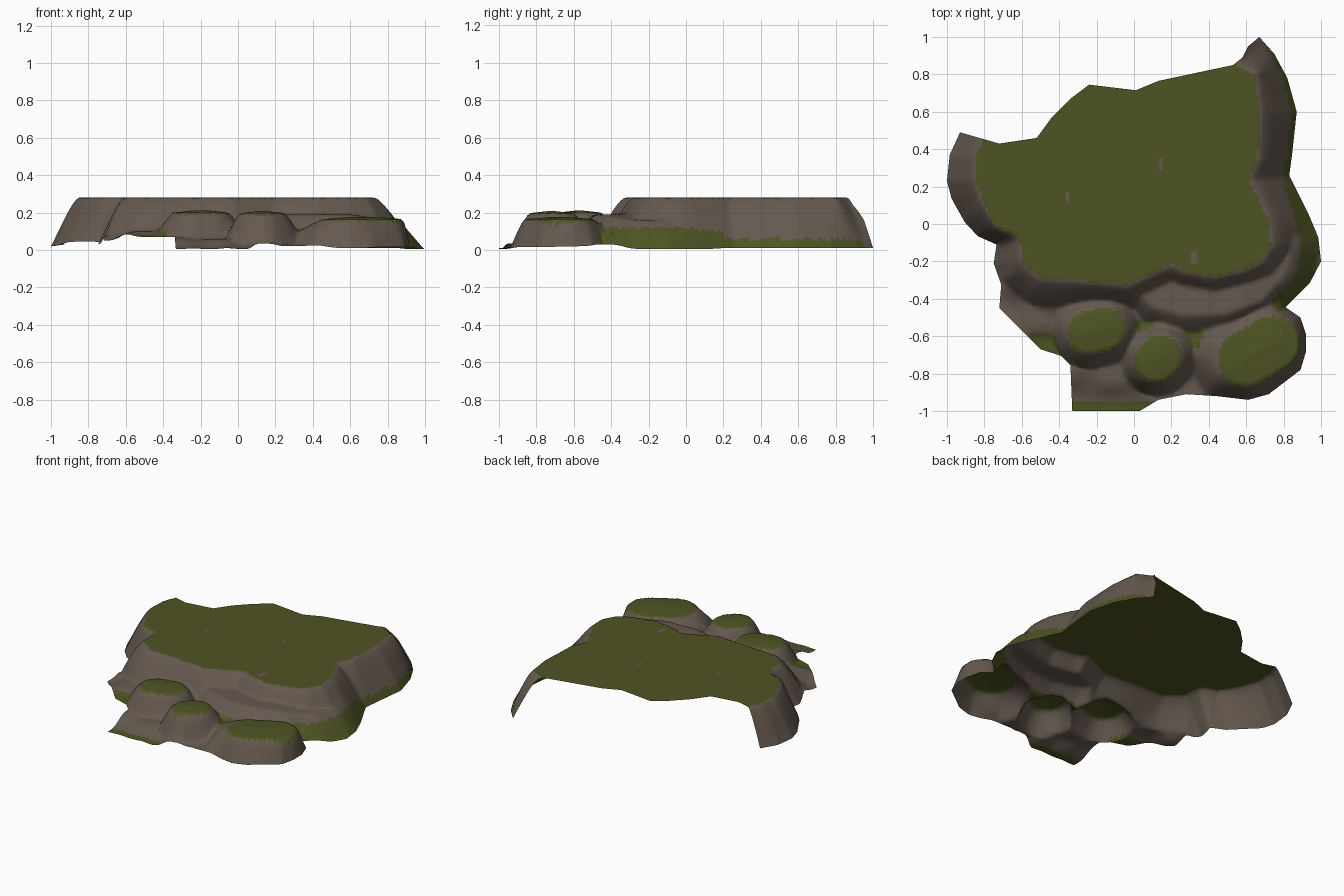
import bpy, bmesh, math
from mathutils import Vector

if "Cube" in bpy.data.objects:
    bpy.data.objects.remove(bpy.data.objects["Cube"])

STEP = 0.0167

# Side and front rim, from the back right tip clockwise to the back left tip
RIM = [(.67, 1), (.75, .91), (.82, .78), (.87, .6), (.845, .37), (.83, .26), (.93, .06), (.985, -.07),
       (1, -.2), (.94, -.315), (.81, -.445), (.89, -.5), (.92, -.59), (.92, -.68), (.89, -.78), (.72, -.91),
       (.61, -.94), (.44, -.92), (.28, -.91), (.13, -.94), (.03, -1), (-.33, -1), (-.34, -.755),
       (-.39, -.705), (-.5, -.67), (-.72, -.45), (-.71, -.325), (-.75, -.21), (-.735, -.11),
       (-.835, -.065), (-.905, .01), (-.975, .135), (-1, .23), (-.985, .37), (-.93, .49)]
# Open back edge
BACK = [(-.72, .43), (-.52, .46), (-.44, .57), (-.34, .67), (-.24, .745), (.01, .715),
        (.13, .765), (.53, .85), (.58, .89), (.61, .95)]
# Brow of the grassy plateau (runs past the open back)
PLATEAU = [(-.7, 1.3), (-.81, .46), (-.845, .37), (-.85, .235), (-.8, .1), (-.73, -.02), (-.61, -.06),
           (-.6, -.2), (-.5, -.29), (-.26, -.305), (-.03, -.325), (.2, -.215), (.27, -.25), (.43, -.28),
           (.59, -.245), (.68, -.2), (.73, -.11), (.72, .02), (.66, .155), (.61, .235), (.66, .34),
           (.67, .61), (.65, .8), (.55, .845), (.42, 1.3)]
# Rocky ledge below the brow
LEDGE = [(.2, -.2), (.02, -.36), (.1, -.44), (.27, -.485), (.5, -.475), (.68, -.41), (.8, -.28),
         (.84, -.12), (.81, .02), (.73, .13), (.6, .1)]
# Ground heights, blended between these points
GROUND = [(-1, .23, .02), (-.75, -.05, .045), (-.74, -.2, .03), (-.72, -.45, .05), (-.5, -.67, .07),
          (-.34, -.73, .07), (-.33, -1, .005), (-.15, -1, .005), (.03, -1, .005), (.13, -.94, .035),
          (.28, -.91, .02), (.6, -.94, .01), (.9, -.78, .015), (.92, -.6, .02), (.81, -.445, .03),
          (1, -.2, .005), (.93, .06, .005), (.83, .26, .01), (.87, .6, .01), (.67, 1, .01), (.2, -.57, .1),
          (.36, -.6, .1), (0, -.55, .08), (-.5, -.5, .1), (-.45, -.4, .13), (-.1, -.8, .06), (-.6, -.3, .11)]
# Boulders: end a, end b, radius of top, slope width, top height
BOULDERS = [((-.24, -.58), (-.16, -.56), .105, .09, .2),
            ((.12, -.73), (.14, -.71), .105, .085, .197),
            ((.6, -.72), (.74, -.64), .14, .15, .165)]


def seg_dist(p, a, b):
    ax, ay = a
    dx, dy = b[0] - ax, b[1] - ay
    t = ((p[0] - ax) * dx + (p[1] - ay) * dy) / (dx * dx + dy * dy)
    t = max(0, min(1, t))
    return math.hypot(p[0] - ax - t * dx, p[1] - ay - t * dy)


def line_dist(p, pts):
    return min(seg_dist(p, a, b) for a, b in zip(pts, pts[1:]))


def inside(p, poly):
    odd = False
    for (ax, ay), (bx, by) in zip(poly, poly[1:] + poly[:1]):
        if (ay > p[1]) != (by > p[1]) and p[0] < ax + (p[1] - ay) * (bx - ax) / (by - ay):
            odd = not odd
    return odd


def poly_dist(p, poly):
    return 0 if inside(p, poly) else line_dist(p, poly + poly[:1])


def slope(d, width, rim):
    """1 on top, easing over a round brow to 0 at the foot or the rim."""
    t = min(1, d / max(1e-4, min(width, d + rim)))
    return 1 - t ** 1.5 * (1 - .25 * t) / .75


def ground(p):
    total = weight = 0
    for x, y, z in GROUND:
        w = 1 / ((p[0] - x) ** 2 + (p[1] - y) ** 2 + .0004) ** 1.5
        total += w * z
        weight += w
    return total / weight


def height(p):
    base = ground(p)
    rim = line_dist(p, RIM)
    width = .15 + .09 * max(0, min(1, (p[1] + .3) / .3))
    z = base + (.28 - base) * slope(poly_dist(p, PLATEAU), width, rim)
    top = .19 - .03 * max(0, min(1, (p[0] - .6) / .2))
    z = max(z, base + (top - base) * slope(poly_dist(p, LEDGE), .1 + .06 * (p[0] > .78), rim))
    for a, b, r, w, top in BOULDERS:
        d = seg_dist(p, a, b) - r
        dome = .012 * max(0, min(1, -d / r))
        z = max(z, base + (top - base) * slope(max(0, d), w, rim) + dome)
    return z


def is_grass(c):
    x, y, z = c
    if inside((x, y), PLATEAU):
        # small bare stones in the grass
        return not any(abs(x - u) < .012 and abs(y - v) < .027
                       for u, v in [(-.36, .14), (.145, .32), (.32, -.18)])
    if any(seg_dist((x, y), a, b) < r + .01 for a, b, r, w, t in BOULDERS):
        return True
    if x > .7 and y > .2:                       # foot of the right cliff
        return z < .06
    if x > .7 and y > -.46:                     # bank below the ledge
        return z < .12 - .12 * max(0, y)
    if y < -.955 and x < .12:                   # front strip
        return True
    if -.02 < x < .38 and -.67 < y < -.52:      # hollow between boulders
        return z < .115
    return -.56 < x < -.38 and y < -.58 and z < .1


def material(name, rgb):
    m = bpy.data.materials.new(name)
    m.diffuse_color = (*rgb, 1)
    m.use_nodes = True
    m.node_tree.nodes["Principled BSDF"].inputs["Base Color"].default_value = m.diffuse_color
    return m


# Terrain sheet: outline face cut into a fine grid, then raised
bm = bmesh.new()
bm.faces.new([bm.verts.new((x, y, 0)) for x, y in RIM + BACK])
bmesh.ops.triangulate(bm, faces=bm.faces[:])
n = int(1 / STEP)
for axis in (Vector((1, 0, 0)), Vector((0, 1, 0))):
    for i in range(-n, n + 1):
        bmesh.ops.bisect_plane(bm, geom=bm.verts[:] + bm.edges[:] + bm.faces[:], dist=1e-5,
                               plane_co=axis * (i * STEP + .003), plane_no=axis)
for v in bm.verts:
    v.co.z = height((v.co.x, v.co.y))
for f in bm.faces:
    f.material_index = 1 if is_grass(f.calc_center_median()) else 0
    f.smooth = True
bm.normal_update()
if sum(f.normal.z for f in bm.faces) < 0:
    bmesh.ops.reverse_faces(bm, faces=bm.faces[:])
mesh = bpy.data.meshes.new("rocky_plateau")
bm.to_mesh(mesh)
bm.free()
mesh.materials.append(material("brown rock", (.13, .1, .078)))
mesh.materials.append(material("moss green", (.078, .088, .017)))
obj = bpy.data.objects.new("rocky_plateau", mesh)
bpy.context.collection.objects.link(obj)
